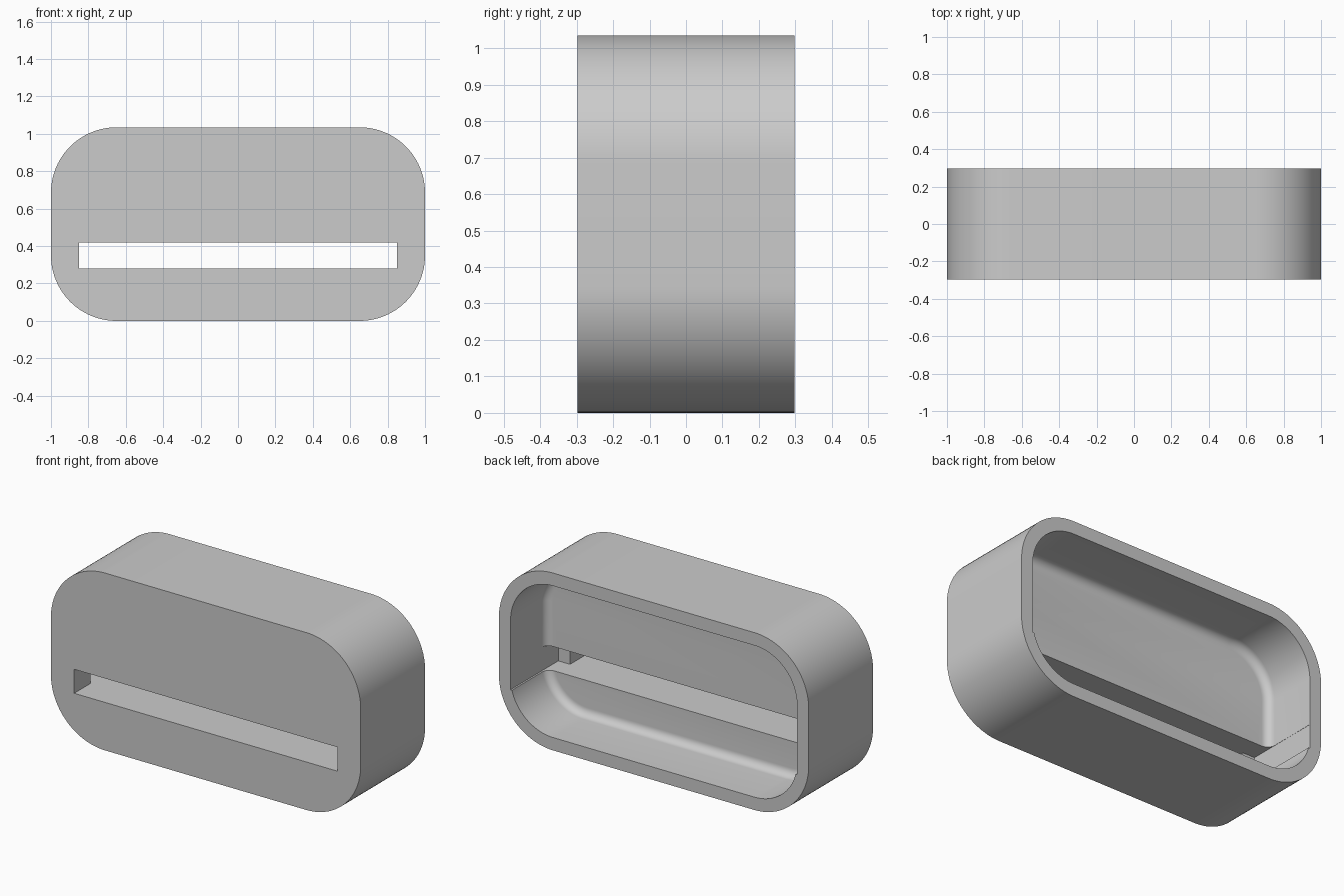
import bpy, bmesh
from math import sin, cos, pi

cube = bpy.data.objects.get("Cube")
if cube:
    bpy.data.objects.remove(cube, do_unlink=True)

HALF_W, HEIGHT, HALF_D, RADIUS = 1.0, 1.035, 0.297, 0.35
WALL, FILLET, FLOOR_Y = 0.075, 0.047, -0.03
SLOT_LOW, SLOT_HIGH = 0.28, 0.42
ARC_STEPS = 24


def rounded_outline(inset):
    """Rounded rectangle in x and z, moved inwards from the outer wall."""
    cx, cz = HALF_W - RADIUS, HEIGHT / 2 - RADIUS
    r = RADIUS - inset
    points = []
    for corner, (sx, sz) in enumerate([(1, 1), (-1, 1), (-1, -1), (1, -1)]):
        for i in range(ARC_STEPS + 1):
            a = (corner + i / ARC_STEPS) * pi / 2
            points.append((sx * cx + r * cos(a), HEIGHT / 2 + sz * cz + r * sin(a)))
    return points


def loft(name, sections):
    """Closed solid through rounded outlines given as (y, inset)."""
    bm = bmesh.new()
    rings = [[bm.verts.new((x, y, z)) for x, z in rounded_outline(inset)]
             for y, inset in sections]
    for a, b in zip(rings, rings[1:]):
        for i in range(len(a)):
            j = (i + 1) % len(a)
            bm.faces.new((a[i], a[j], b[j], b[i]))
    bm.faces.new(rings[0])
    bm.faces.new(rings[-1])
    return finish(name, bm)


def box(name, half_width, y0, y1):
    """Box at the height of the slot."""
    bm = bmesh.new()
    bmesh.ops.create_cube(bm, size=1)
    bmesh.ops.scale(bm, verts=bm.verts, vec=(2 * half_width, y1 - y0, SLOT_HIGH - SLOT_LOW))
    bmesh.ops.translate(bm, verts=bm.verts, vec=(0, (y0 + y1) / 2, (SLOT_LOW + SLOT_HIGH) / 2))
    return finish(name, bm)


def finish(name, bm):
    bmesh.ops.recalc_face_normals(bm, faces=bm.faces)
    mesh = bpy.data.meshes.new(name)
    bm.to_mesh(mesh)
    bm.free()
    obj = bpy.data.objects.new(name, mesh)
    bpy.context.collection.objects.link(obj)
    return obj


# Outer body
housing = loft("housing", [(-HALF_D, 0), (HALF_D, 0)])

# Open back cavity with a rounded edge around its floor
cavity_sections = [(HALF_D + 0.1, WALL)]
for i in range(9):
    a = i / 8 * pi / 2
    cavity_sections.append((FLOOR_Y + FILLET * (1 - sin(a)), WALL + FILLET * (1 - cos(a))))

# Wide pocket behind the front wall, and the narrower slot through it
cutters = [
    loft("cavity_cutter", cavity_sections),
    box("pocket_cutter", HALF_W - WALL + 0.001, -0.145, HALF_D + 0.2),
    box("slot_cutter", 0.85, -HALF_D - 0.1, 0.1),
]

bpy.ops.object.select_all(action="DESELECT")
bpy.context.view_layer.objects.active = housing
housing.select_set(True)
for cutter in cutters:
    cutter.hide_render = True
    cut = housing.modifiers.new(cutter.name, "BOOLEAN")
    cut.operation = "DIFFERENCE"
    cut.solver = "EXACT"
    cut.object = cutter
    bpy.ops.object.modifier_apply(modifier=cut.name)
for cutter in cutters:
    bpy.data.objects.remove(cutter, do_unlink=True)

# Colour and shading
grey = bpy.data.materials.new("light_grey")
grey.use_nodes = True
colour = (0.6, 0.6, 0.6, 1)
grey.diffuse_color = colour
grey.node_tree.nodes["Principled BSDF"].inputs["Base Color"].default_value = colour
housing.data.materials.clear()
housing.data.materials.append(grey)
bpy.ops.object.shade_smooth_by_angle(angle=pi / 9)
